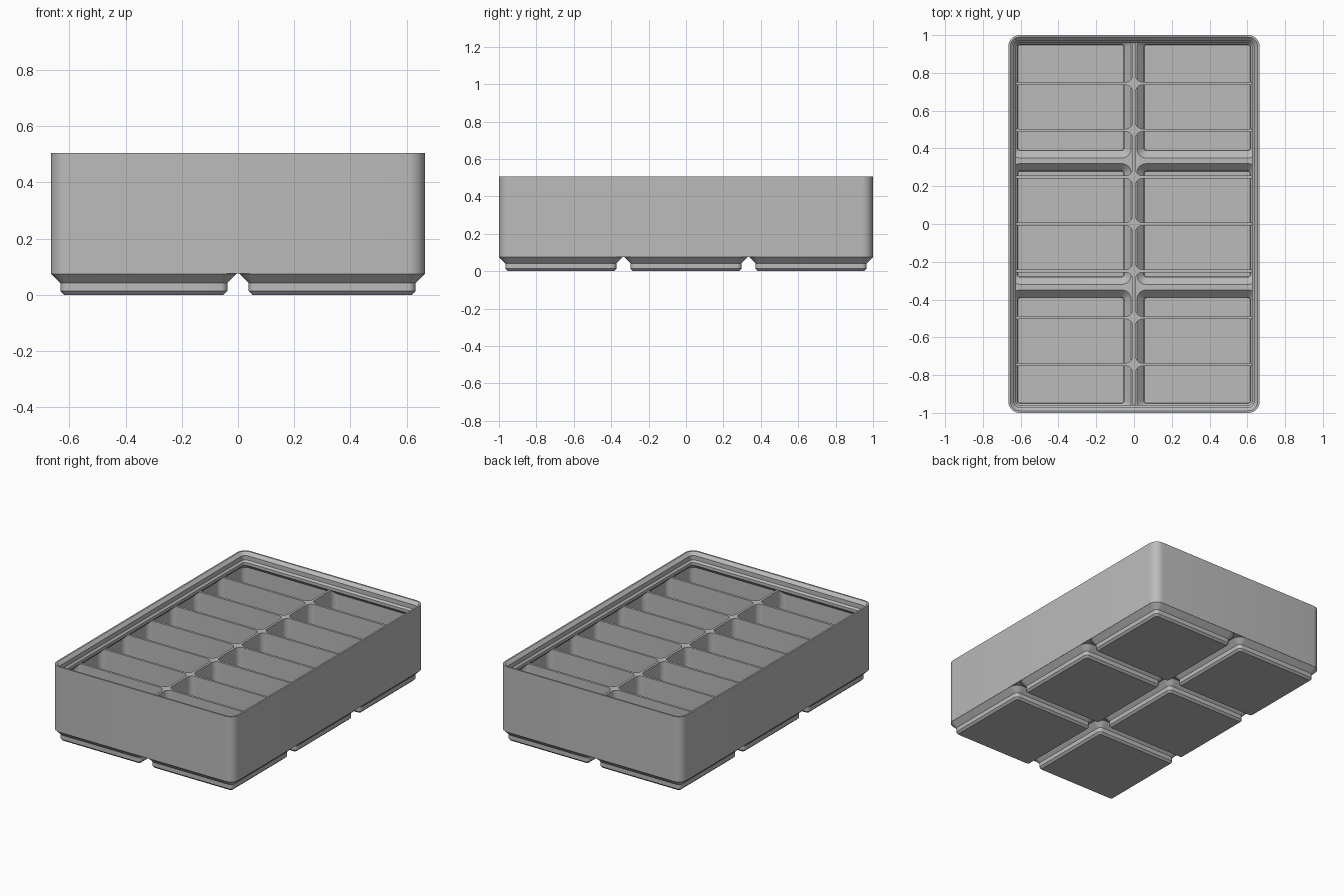
import bpy, bmesh, math

if "Cube" in bpy.data.objects:
    bpy.data.objects.remove(bpy.data.objects["Cube"])

# Dimensions in millimetres, scaled to scene units at the end of each loft
S = 2 / 125.5
CELL, WALL, FILLET, DIVIDER = 42, 0.95, 2.4, 0.95
HX, HY, TOP = 41.75, 62.75, 31.7
DIVIDER_TOP = 26.8
CORNER_STEPS = 8

grey = bpy.data.materials.new("light_grey")
grey.diffuse_color = (0.5, 0.5, 0.5, 1)
grey.use_nodes = True
grey.node_tree.nodes["Principled BSDF"].inputs["Base Color"].default_value = grey.diffuse_color


def loft(bm, cx, cy, rings):
    """Stack rounded rectangles (half_x, half_y, radius, z) into a closed solid."""
    loops = []
    for hx, hy, r, z in rings:
        loop = []
        for quarter, (sx, sy) in enumerate([(1, 1), (-1, 1), (-1, -1), (1, -1)]):
            for i in range(CORNER_STEPS + 1):
                a = (quarter + i / CORNER_STEPS) * math.pi / 2
                x = cx + sx * (hx - r) + r * math.cos(a)
                y = cy + sy * (hy - r) + r * math.sin(a)
                loop.append(bm.verts.new((x * S, y * S, z * S)))
        loops.append(loop)
    n = len(loops[0])
    for low, high in zip(loops, loops[1:]):
        for i in range(n):
            j = (i + 1) % n
            bm.faces.new((low[i], low[j], high[j], high[i]))
    bm.faces.new(loops[0][::-1])
    bm.faces.new(loops[-1])


def make(name, parts):
    """Make one object from a list of (centre_x, centre_y, rings)."""
    bm = bmesh.new()
    for cx, cy, rings in parts:
        loft(bm, cx, cy, rings)
    mesh = bpy.data.meshes.new(name)
    bm.to_mesh(mesh)
    bm.free()
    mesh.materials.append(grey)
    obj = bpy.data.objects.new(name, mesh)
    bpy.context.collection.objects.link(obj)
    return obj


def combine(target, tool, operation):
    """Apply a boolean and discard the tool."""
    mod = target.modifiers.new("cut", "BOOLEAN")
    mod.operation, mod.solver, mod.object = operation, "EXACT", tool
    graph = bpy.context.evaluated_depsgraph_get()
    mesh = bpy.data.meshes.new_from_object(target.evaluated_get(graph))
    target.modifiers.clear()
    target.data = mesh
    bpy.data.objects.remove(tool)


def square(profile):
    return [(h, h, r, z) for h, r, z in profile]


def inset(profile):
    """Rings that follow the outer wall at a given inset."""
    return [(HX - d, HY - d, 3.75 - d, z) for d, z in profile]


cells = [(x * CELL, y * CELL) for x in (-0.5, 0.5) for y in (-1, 0, 1)]

# Outer body and six stepped feet
bin_body = make("storage_bin", [(0, 0, inset([(0, 4.75), (0, TOP)]))])
foot = square([(17.8, 0.8, 0), (18.6, 1.6, 0.8), (18.6, 1.6, 2.6),
               (20.7, 3.7, 4.7), (20.7, 3.7, 6)])
combine(bin_body, make("feet", [(x, y, foot) for x, y in cells]), "UNION")

# Hollow interior that follows the feet and narrows below the lip
core = make("hollow", [(0, 0, inset([(0.75, 5.4), (0.75, 24.95), (2.75, 26.95)]))])
hollow_foot = square([(17.5, 0.7, 1.2), (17.65, 0.85, 1.35), (17.65, 0.85, 3),
                      (20.08, 3.1, 5.43), (20.08, 3.1, 7)])
combine(core, make("foot_hollows", [(x, y, hollow_foot) for x, y in cells]), "UNION")

# Split the hollow into two columns of eight compartments
ROWS, COLUMNS = 8, 2
pitch_x = (2 * (HX - WALL) + DIVIDER) / COLUMNS
pitch_y = (2 * (HY - WALL) + DIVIDER) / ROWS
half_x, half_y = (pitch_x - DIVIDER) / 2, (pitch_y - DIVIDER) / 2
pocket = [(half_x, half_y, FILLET, z) for z in (-1, TOP)]
pockets = [((i - (COLUMNS - 1) / 2) * pitch_x, (j - (ROWS - 1) / 2) * pitch_y, pocket)
           for i in range(COLUMNS) for j in range(ROWS)]
combine(core, make("compartments", pockets), "INTERSECT")
combine(bin_body, core, "DIFFERENCE")

# Stepped stacking lip above the dividers
lip = inset([(2.6, DIVIDER_TOP), (2.6, 28), (1.9, 28.7), (1.9, 30.5), (0, 32.4)])
combine(bin_body, make("lip_opening", [(0, 0, lip)]), "DIFFERENCE")

# Smooth rounded corners, sharp edges elsewhere
bpy.ops.object.select_all(action="DESELECT")
bin_body.select_set(True)
bpy.context.view_layer.objects.active = bin_body
bpy.ops.object.shade_smooth_by_angle(angle=math.radians(30))
